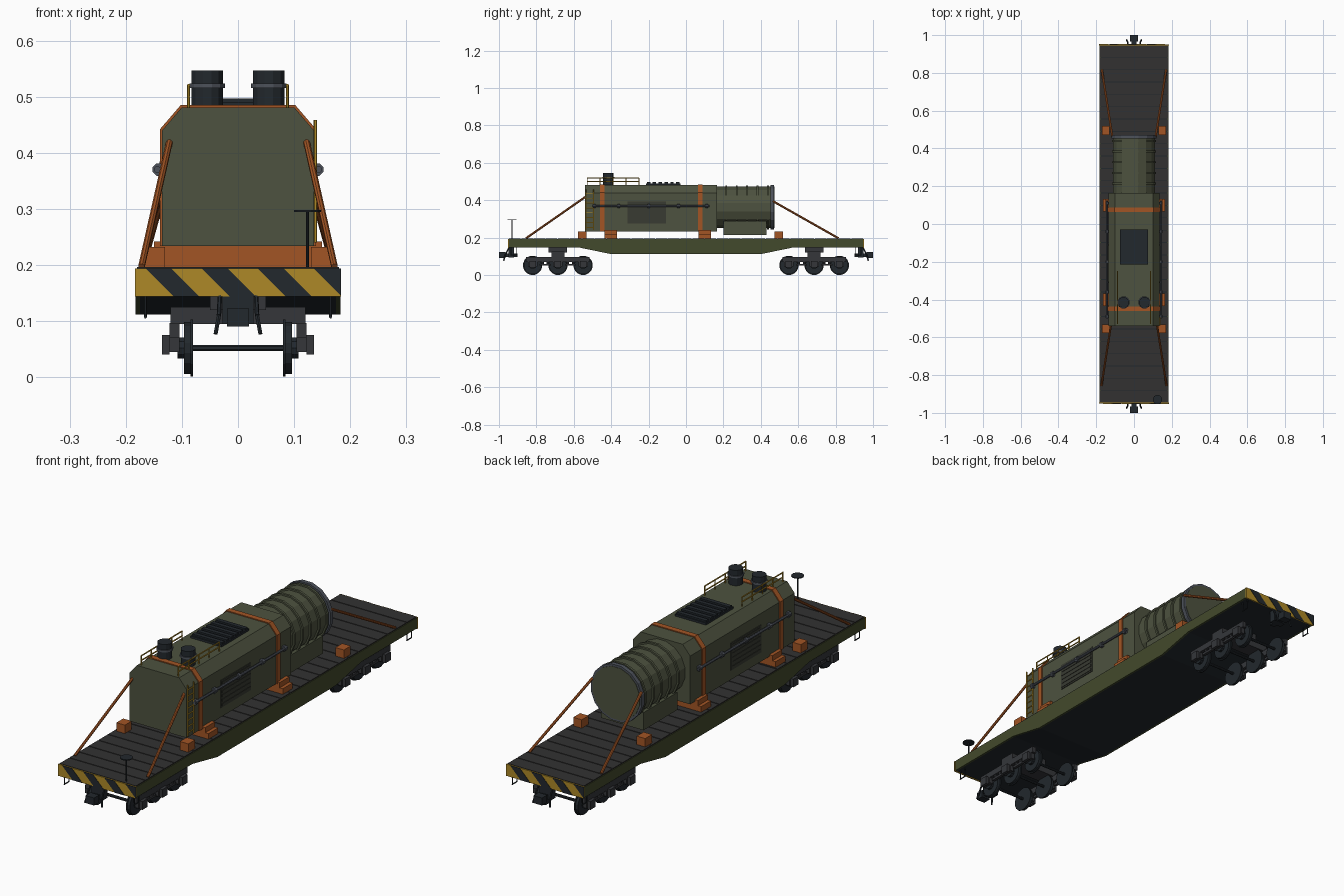
import bpy, bmesh
from math import pi
from mathutils import Vector, Matrix

if "Cube" in bpy.data.objects:
    bpy.data.objects.remove(bpy.data.objects["Cube"])


def mat(name, r, g, b):
    m = bpy.data.materials.new(name)
    m.diffuse_color = (r, g, b, 1)
    m.use_nodes = True
    m.node_tree.nodes["Principled BSDF"].inputs["Base Color"].default_value = m.diffuse_color
    return m


OLIVE = mat("olive", .075, .085, .05)
GREEN = mat("frame_green", .055, .068, .025)
ORANGE = mat("orange", .36, .09, .018)
YELLOW = mat("yellow", .42, .25, .02)
DARK = mat("dark", .016, .021, .026)
STEEL = mat("steel", .075, .085, .105)
DECK = mat("deck", .032, .031, .031)
IRON = mat("iron", .035, .037, .042)
PANEL = mat("panel", .04, .043, .032)


def box(bm, x0, x1, y0, y1, z0, z1):
    m = Matrix.Translation(((x0 + x1) / 2, (y0 + y1) / 2, (z0 + z1) / 2)) @ \
        Matrix.Diagonal((x1 - x0, y1 - y0, z1 - z0, 1))
    bmesh.ops.create_cube(bm, size=1, matrix=m)


def rod(bm, a, b, r, n=8):
    a, b = Vector(a), Vector(b)
    d = b - a
    m = Matrix.Translation((a + b) / 2) @ d.to_track_quat('Z', 'Y').to_matrix().to_4x4() \
        @ Matrix.Rotation(pi / n, 4, 'Z')
    bmesh.ops.create_cone(bm, cap_ends=True, segments=n, radius1=r, radius2=r,
                          depth=d.length, matrix=m)


def prism(bm, pts, axis, lo, hi):
    # pts are (y, z) for axis X and (x, z) for axis Y
    def place(p, t):
        return (t, p[0], p[1]) if axis == 'X' else (p[0], t, p[1])
    a = [bm.verts.new(place(p, lo)) for p in pts]
    b = [bm.verts.new(place(p, hi)) for p in pts]
    n = len(pts)
    faces = [bm.faces.new(a), bm.faces.new(b[::-1])]
    faces += [bm.faces.new((a[i], b[i], b[(i + 1) % n], a[(i + 1) % n])) for i in range(n)]
    bmesh.ops.recalc_face_normals(bm, faces=faces)


def finish(name, bm, m, mirror=""):
    me = bpy.data.meshes.new(name)
    bm.to_mesh(me)
    bm.free()
    me.materials.append(m)
    ob = bpy.data.objects.new(name, me)
    bpy.context.collection.objects.link(ob)
    if mirror:
        mod = ob.modifiers.new("mirror", 'MIRROR')
        mod.use_axis = ['X' in mirror, 'Y' in mirror, False]
        mod.use_mirror_merge = False
    return ob


new = bmesh.new

# flatcar frame: dark core with green side sills
sill = [(-.948, .192), (-.948, .147), (-.57, .147), (-.40, .112),
        (.40, .112), (.57, .147), (.948, .147), (.948, .192)]
bm = new(); prism(bm, sill, 'X', -.175, .175); finish("frame_core", bm, DARK)
bm = new(); prism(bm, sill, 'X', .175, .183); finish("side_sill", bm, GREEN, "X")

# deck planks
bm = new()
N = 29
for i in range(N):
    y = -.948 + i * 1.896 / N
    box(bm, -.18, .18, y + .002, y + 1.896 / N - .002, .19, .196)
finish("deck_planks", bm, DECK)

# hazard plates at both ends
bm = new(); box(bm, -.184, .184, -.951, -.946, .144, .194)
finish("hazard_plate", bm, YELLOW, "Y")
bm = new()
for k in range(4):
    x = -.165 + .1 * k
    pts = [(x, .194), (x + .046, .194), (x + .096, .144), (x + .05, .144)]
    if k == 3:
        pts = [(x, .194), (.184, .194), (.184, .145)]
    for s in (1, -1):
        prism(bm, [(s * p, z) for p, z in pts], 'Y', -.9525 * s, -.9505 * s)
finish("hazard_stripes", bm, DARK)

# bogies
bm = new()
for y in (-.82, -.685, -.55):
    rod(bm, (.08, y, .052), (.085, y, .052), .052, 16)
    rod(bm, (.085, y, .052), (.096, y, .052), .0475, 16)
    rod(bm, (.096, y, .052), (.108, y, .052), .02, 10)
    rod(bm, (0, y, .052), (.082, y, .052), .006)
finish("wheels", bm, DARK, "XY")
bm = new()
box(bm, .104, .122, -.855, -.515, .07, .097)
for y in (-.82, -.685, -.55):
    box(bm, .104, .122, y - .025, y + .025, .045, .072)
    box(bm, .122, .135, y - .018, y + .018, .04, .075)
for y in (-.7525, -.6175):
    box(bm, .107, .119, y - .03, y + .03, .05, .06)
    for d in (-.014, .014):
        rod(bm, (.113, y + d, .058), (.113, y + d, .072), .007)
finish("bogie_side_frame", bm, IRON, "XY")
bm = new()
box(bm, -.12, .12, -.72, -.65, .095, .125)
box(bm, -.05, .05, -.735, -.635, .12, .15)
finish("bogie_bolster", bm, IRON, "Y")

# couplers, hoses and corner steps
bm = new()
box(bm, -.012, .012, -.975, -.9, .097, .115)
box(bm, -.02, .02, -1, -.965, .09, .122)
box(bm, -.028, .028, -.95, -.92, .095, .148)
finish("coupler", bm, DARK, "Y")
bm = new()
rod(bm, (.032, -.945, .15), (.034, -.965, .11), .004, 6)
rod(bm, (.034, -.965, .11), (.04, -.975, .077), .004, 6)
for y in (-.935, -.905):
    rod(bm, (.165, y, .15), (.165, y, .107), .0025, 6)
rod(bm, (.165, -.937, .107), (.165, -.903, .107), .0025, 6)
finish("hoses_and_steps", bm, DARK, "XY")

# hand brake
bm = new()
rod(bm, (.124, -.93, .19), (.124, -.93, .297), .003)
rod(bm, (.124, -.93, .294), (.124, -.93, .298), .025, 12)
finish("hand_brake", bm, DARK)

# machine housing and orange straps around it
def shell(e):
    return [(-.135 - e, .234), (-.135 - e, .44 + e * .5), (-.1 - e * .5, .481 + e),
            (.1 + e * .5, .481 + e), (.135 + e, .44 + e * .5), (.135 + e, .234)]


bm = new(); prism(bm, shell(0), 'Y', -.54, .165); finish("housing", bm, OLIVE)
bm = new()
for y in (-.448, .076):
    prism(bm, shell(.004), 'Y', y - .012, y + .012)
finish("straps", bm, ORANGE)

# cradles and chocks
bm = new()
for y in (-.402, .1):
    box(bm, -.165, .165, y - .033, y + .033, .195, .22)
    box(bm, -.15, .15, y - .033, y + .033, .21, .242)
finish("cradles", bm, ORANGE)
bm = new()
for y in (-.555, .495):
    box(bm, .13, .17, y - .023, y + .023, .195, .232)
finish("chocks", bm, ORANGE, "X")

# tie rods
bm = new()
rod(bm, (.122, -.535, .42), (.172, -.855, .197), .006)
rod(bm, (.115, .465, .395), (.17, .815, .197), .006)
finish("tie_rods", bm, ORANGE, "X")

# rear drum with ribs, end flange and underbox
C = .362
bm = new()
rod(bm, (0, .16, C), (0, .472, C), .113, 16)
finish("drum", bm, OLIVE)
bm = new()
for i in range(5):
    y = .215 + i * .056
    rod(bm, (0, y - .005, C), (0, y + .005, C), .12, 16)
finish("drum_ribs", bm, OLIVE)
bm = new()
rod(bm, (0, .452, C), (0, .47, C), .122, 16)
finish("end_flange", bm, STEEL)
bm = new(); box(bm, -.1, .1, .2, .43, .215, .29); finish("drum_saddle", bm, OLIVE)

# roof grille
bm = new()
box(bm, -.073, .073, -.215, -.03, .478, .49)
for i in range(6):
    y = -.2 + i * .0312
    box(bm, -.07, .07, y - .009, y + .009, .49, .497)
finish("roof_grille", bm, DARK)

# exhaust stacks
bm = new()
rod(bm, (.055, -.415, .478), (.055, -.415, .547), .029, 12)
finish("stacks", bm, DARK, "X")
bm = new()
rod(bm, (.055, -.415, .515), (.055, -.415, .523), .033, 12)
finish("stack_rings", bm, STEEL, "X")

# roof railings
bm = new()
for z in (.5, .52):
    rod(bm, (.088, -.53, z), (.088, -.25, z), .0028, 6)
for i in range(5):
    y = -.528 + i * .069
    rod(bm, (.088, y, .478), (.088, y, .52), .0028, 6)
finish("railings", bm, YELLOW, "X")

# ladder on the right side only
bm = new()
for y in (-.535, -.495):
    rod(bm, (.138, y, .24), (.138, y, .458), .003, 6)
for i in range(8):
    z = .255 + i * .026
    rod(bm, (.138, -.535, z), (.138, -.495, z), .0025, 6)
finish("ladder", bm, YELLOW)

# side pipes with collars
bm = new()
rod(bm, (.144, -.5, .37), (.144, .125, .37), .006)
for y in (-.49, -.36, -.2, -.04, .11):
    rod(bm, (.141, y - .007, .37), (.141, y + .007, .37), .012)
finish("side_pipes", bm, STEEL, "X")

# side louvre panels
bm = new()
box(bm, .13, .138, -.312, -.108, .275, .392)
for i in range(6):
    z = .287 + i * .0185
    box(bm, .135, .14, -.305, -.115, z - .005, z + .005)
finish("side_louvres", bm, PANEL, "X")
